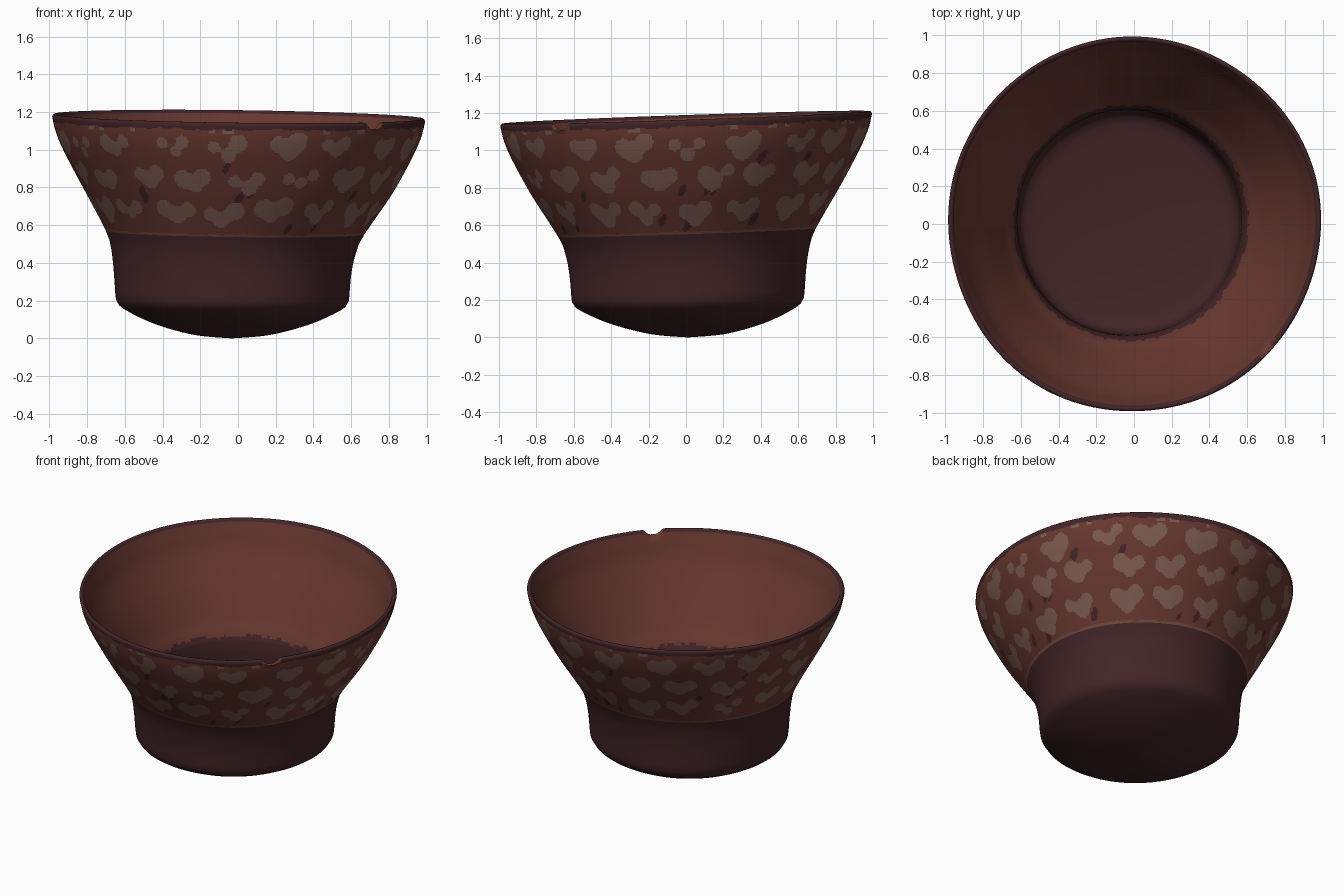
import bpy, bmesh, math, random
from math import sin, cos, pi, exp

random.seed(7)
SEG = 600

if "Cube" in bpy.data.objects:
    bpy.data.objects.remove(bpy.data.objects["Cube"], do_unlink=True)


def material(name, srgb):
    col = [((c / 255 + 0.055) / 1.055) ** 2.4 for c in srgb] + [1]
    m = bpy.data.materials.new(name)
    m.use_nodes = True
    m.diffuse_color = col
    bsdf = m.node_tree.nodes["Principled BSDF"]
    bsdf.inputs["Base Color"].default_value = col
    bsdf.inputs["Roughness"].default_value = 0.8
    return m


BROWN = material("red brown clay", (104, 56, 48))
PALE = material("pale tan paint", (124, 91, 81))
DARK = material("dark maroon slip", (66, 36, 39))
LINE = material("tan edge line", (116, 76, 64))


def wrap(a):
    return (a + pi) % (2 * pi) - pi


def ragged(a, seed=0.0):
    """Uneven hand-painted edge, about -1 to 1."""
    return (sin(9 * a + seed) + sin(23 * a + 2 * seed) + sin(57 * a + seed * 3)) / 3


def smooth_profile(pts, step):
    """Catmull-Rom curve through the profile points (radius, height)."""
    out = []
    for i in range(len(pts) - 1):
        p0, p1 = pts[max(i - 1, 0)], pts[i]
        p2, p3 = pts[i + 1], pts[min(i + 2, len(pts) - 1)]
        n = max(1, round(math.dist(p1, p2) / step))
        for k in range(n):
            t = k / n
            out.append([0.5 * (2 * b + (c - a) * t + (2 * a - 5 * b + 4 * c - d) * t * t
                               + (3 * b - a - 3 * c + d) * t ** 3)
                        for a, b, c, d in zip(p0, p1, p2, p3)])
    return out + [list(pts[-1])]


NOTCH = -pi / 4 + 0.04


def place(r, z, a):
    """Hand-made irregularity: leaning rim, off-centre foot, chipped lip."""
    s = min(max((0.85 - z) / 0.55, 0), 1)
    shift = s * s * (3 - 2 * s)
    r *= 1 + 0.004 * sin(3 * a + 1) + 0.003 * sin(5 * a)
    x = 0.99 * r * cos(a) - 0.032 * shift
    y = 0.995 * r * sin(a) + 0.01 * shift
    z += min(z / 0.35, 1) * (0.034 * y - 0.013 * x)
    return x, y, z


def lathe(name, pts, mats, rule=None, step=0.04, chip=False):
    prof = smooth_profile(pts, step)
    bm = bmesh.new()
    rings = []
    for r, z in prof:
        if r < 1e-4:
            rings.append([bm.verts.new(place(0, z, 0))] * SEG)
            continue
        ring = []
        for i in range(SEG):
            a = 2 * pi * i / SEG
            dip = 0
            if z > 1.12:
                dip = 0.035 * exp(-(wrap(a - NOTCH) / 0.05) ** 4) * (z - 1.12) / 0.055
            ring.append(bm.verts.new(place(r, z - dip, a)))
        rings.append(ring)
    for j in range(len(rings) - 1):
        r = (prof[j][0] + prof[j + 1][0]) / 2
        z = (prof[j][1] + prof[j + 1][1]) / 2
        for i in range(SEG):
            k = (i + 1) % SEG
            quad = [rings[j][i], rings[j][k], rings[j + 1][k], rings[j + 1][i]]
            f = bm.faces.new(list(dict.fromkeys(quad)))
            if rule:
                f.material_index = rule(r, z, 2 * pi * (i + 0.5) / SEG)
    me = bpy.data.meshes.new(name)
    bm.to_mesh(me)
    bm.free()
    for m in mats:
        me.materials.append(m)
    ob = bpy.data.objects.new(name, me)
    bpy.context.collection.objects.link(ob)
    bpy.ops.object.select_all(action="DESELECT")
    ob.select_set(True)
    bpy.context.view_layer.objects.active = ob
    bpy.ops.object.shade_smooth_by_angle(angle=math.radians(50))
    return ob


# Rows of bean-shaped spots: each is (angle, height, lobes)
spots = []
for height, count, start in ((1.04, 19, 0.02), (0.865, 19, 0.16), (0.69, 18, 0.08)):
    for n in range(count):
        a = start + 2 * pi * n / count + random.uniform(-0.03, 0.03)
        j = lambda v: v + random.uniform(-0.012, 0.012)
        lobes = [(j(-0.065), j(0.012), j(0.046)), (j(0.062), j(0.024), j(0.044)),
                 (j(0.0), j(-0.03), j(0.042))]
        spots.append((a, height + random.uniform(-0.012, 0.012), lobes))

# Small slanted dark flecks between the spots
flecks = [(random.uniform(0, 2 * pi), random.choice((0.62, 0.78, 0.95)) + random.uniform(-.02, .02),
           random.uniform(0.012, 0.022)) for _ in range(26)]


def paint(r, z, a):
    if z > 1.138 + 0.008 * ragged(a, 1) and abs(wrap(a - NOTCH)) > 0.06:
        return 2
    if z < 0.573 + 0.005 * ragged(a, 2):
        return 3
    if 1.118 < z and ragged(a, 4) > 0.45:
        return 1
    for sa, sz, lobes in spots:
        u, v = r * wrap(a - sa), z - sz
        if abs(u) < 0.16 and abs(v) < 0.12:
            field = sum(q * q / ((u - x) ** 2 + (v - y) ** 2 + 1e-6) for x, y, q in lobes)
            if field > 1.5:
                return 1
    for fa, fz, size in flecks:
        u, v = r * wrap(a - fa), z - fz
        if ((u - 0.4 * v) / size) ** 2 + (v / (1.7 * size)) ** 2 < 1:
            return 2
    return 0


# Rounded underside and upright foot
lathe("foot", [(0, 0), (0.2, 0.018), (0.4, 0.07), (0.54, 0.13), (0.605, 0.17), (0.623, 0.2),
               (0.633, 0.32), (0.646, 0.42), (0.668, 0.51), (0.692, 0.56)], [DARK])

# Flared outer wall with painted spots
lathe("painted_wall", [(0.692, 0.56), (0.74, 0.64), (0.838, 0.8), (0.935, 0.98),
                       (0.978, 1.08), (0.996, 1.15)],
      [BROWN, PALE, DARK, LINE], paint, step=0.0085)

# Rounded lip, worn back to the clay at the chip
lathe("lip", [(0.996, 1.15), (0.998, 1.165), (0.99, 1.176), (0.978, 1.174), (0.968, 1.16)],
      [DARK, BROWN], lambda r, z, a: int(abs(wrap(a - NOTCH)) < 0.06), step=0.008)

# Inner flared wall, ending in a ragged dark edge
lathe("inner_wall", [(0.968, 1.16), (0.945, 1.1), (0.9, 0.99), (0.79, 0.8), (0.69, 0.63),
                     (0.642, 0.56), (0.615, 0.51)],
      [BROWN, DARK], lambda r, z, a: int(z < 0.535 + 0.015 * ragged(a, 3)), step=0.015)

# Deep well with a dished floor
lathe("inner_well", [(0.615, 0.51), (0.602, 0.46), (0.595, 0.3), (0.575, 0.235), (0.52, 0.205),
                     (0.3, 0.18), (0, 0.17)], [DARK])
